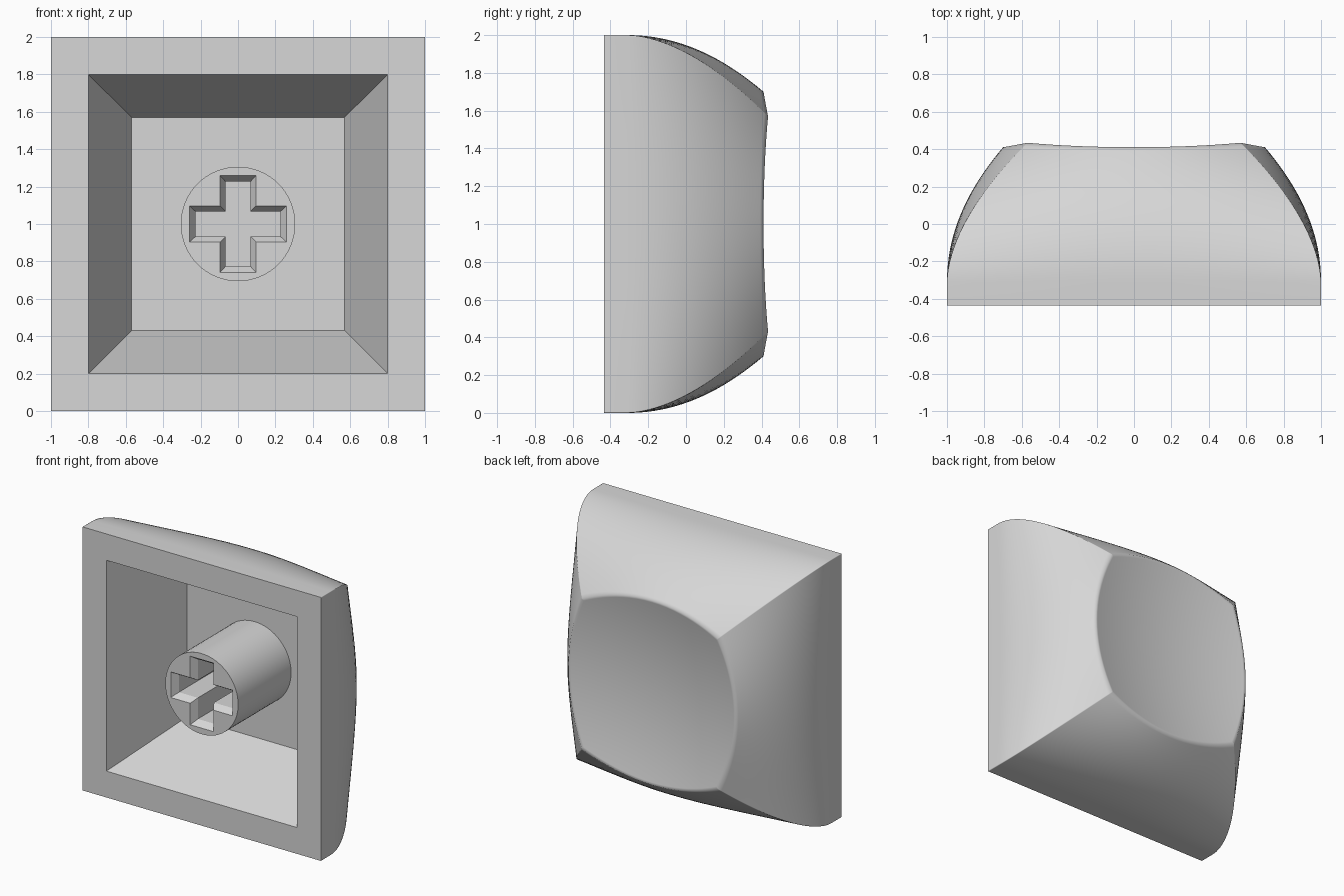
import bpy, bmesh, math

default = bpy.data.objects.get("Cube")
if default:
    bpy.data.objects.remove(default, do_unlink=True)

FRONT, FLOOR, SHOULDER = -0.435, 0.20, -0.31
SEGS = 28

grey = bpy.data.materials.new("light_grey")
grey.use_nodes = True
colour = (0.68, 0.68, 0.68, 1)
grey.diffuse_color = colour
bsdf = grey.node_tree.nodes["Principled BSDF"]
bsdf.inputs["Base Color"].default_value = colour
bsdf.inputs["Roughness"].default_value = 0.6


def dish(x, z):
    """Depth of the hollow finger surface."""
    return 0.337 + 0.15 * (x * x + z * z)


def square(corner, middle):
    """Four-sided outline whose sides bulge from corner to middle."""
    side = []
    for i in range(SEGS):
        s = math.sin(math.pi / 2 * (2 * i / SEGS - 1))
        side.append((s * corner, -(corner + (middle - corner) * (1 - s * s))))
    pts = []
    for _ in range(4):
        pts += side
        side = [(-z, x) for x, z in side]
    return pts


def add_loop(bm, pts, depth):
    return [bm.verts.new((x, depth(x, z) if callable(depth) else depth, z + 1))
            for x, z in pts]


def skin(bm, a, b, smooth=False):
    n = len(a)
    for i in range(n):
        f = bm.faces.new((a[i], a[(i + 1) % n], b[(i + 1) % n], b[i]))
        f.smooth = smooth


def finish(bm, name):
    bmesh.ops.recalc_face_normals(bm, faces=bm.faces[:])
    mesh = bpy.data.meshes.new(name)
    bm.to_mesh(mesh)
    bm.free()
    mesh.materials.append(grey)
    obj = bpy.data.objects.new(name, mesh)
    bpy.context.collection.objects.link(obj)
    return obj


# Cap: curved skirt, dished top, flat rim and tapered cavity
bm = bmesh.new()
top = square(0.57, 0.70)
base = add_loop(bm, square(1, 1), FRONT)
last = base
STEPS = 20
for t in [i / STEPS for i in range(STEPS)] + [0.975, 1]:
    outline = square(1 - 0.43 * t ** 1.75, 1 - 0.30 * t ** 2.05)
    ring = [bm.verts.new((x, SHOULDER + t * (dish(*p) - SHOULDER), z + 1))
            for (x, z), p in zip(outline, top)]
    skin(bm, last, ring, True)
    last = ring
for f in [0.975] + [i / 12 for i in range(11, 0, -1)]:
    ring = add_loop(bm, [(x * f, z * f) for x, z in top], dish)
    skin(bm, last, ring, True)
    last = ring
centre = bm.verts.new((0, dish(0, 0), 1))
for i, v in enumerate(last):
    bm.faces.new((v, last[(i + 1) % len(last)], centre)).smooth = True
mouth = add_loop(bm, square(0.8, 0.8), FRONT)
floor = add_loop(bm, square(0.57, 0.57), FLOOR)
skin(bm, base, mouth)
skin(bm, mouth, floor)
bm.faces.new(floor)
finish(bm, "key_cap")


# Stem: round post with a chamfered cross-shaped socket
def cross(arm, half):
    pts = []
    quarter = [(half, -arm), (half, -half), (arm, -half)]
    for _ in range(4):
        pts += quarter
        quarter = [(-z, x) for x, z in quarter]
    return pts


bm = bmesh.new()
N = 64
circle = [(0.306 * math.cos(math.tau * i / N), 0.306 * math.sin(math.tau * i / N))
          for i in range(N)]
front = add_loop(bm, circle, FRONT)
back = add_loop(bm, circle, FLOOR + 0.01)
skin(bm, front, back, True)
bm.faces.new(back)
lip = add_loop(bm, cross(0.26, 0.097), FRONT)
throat = add_loop(bm, cross(0.227, 0.067), FRONT + 0.05)
end = add_loop(bm, cross(0.227, 0.067), FLOOR - 0.05)
skin(bm, lip, throat)
skin(bm, throat, end)
bm.faces.new(end)
edges = [bm.edges.get((l[i - 1], l[i])) for l in (front, lip) for i in range(len(l))]
bmesh.ops.triangle_fill(bm, use_beauty=True, edges=edges, normal=(0, -1, 0))
finish(bm, "stem")
